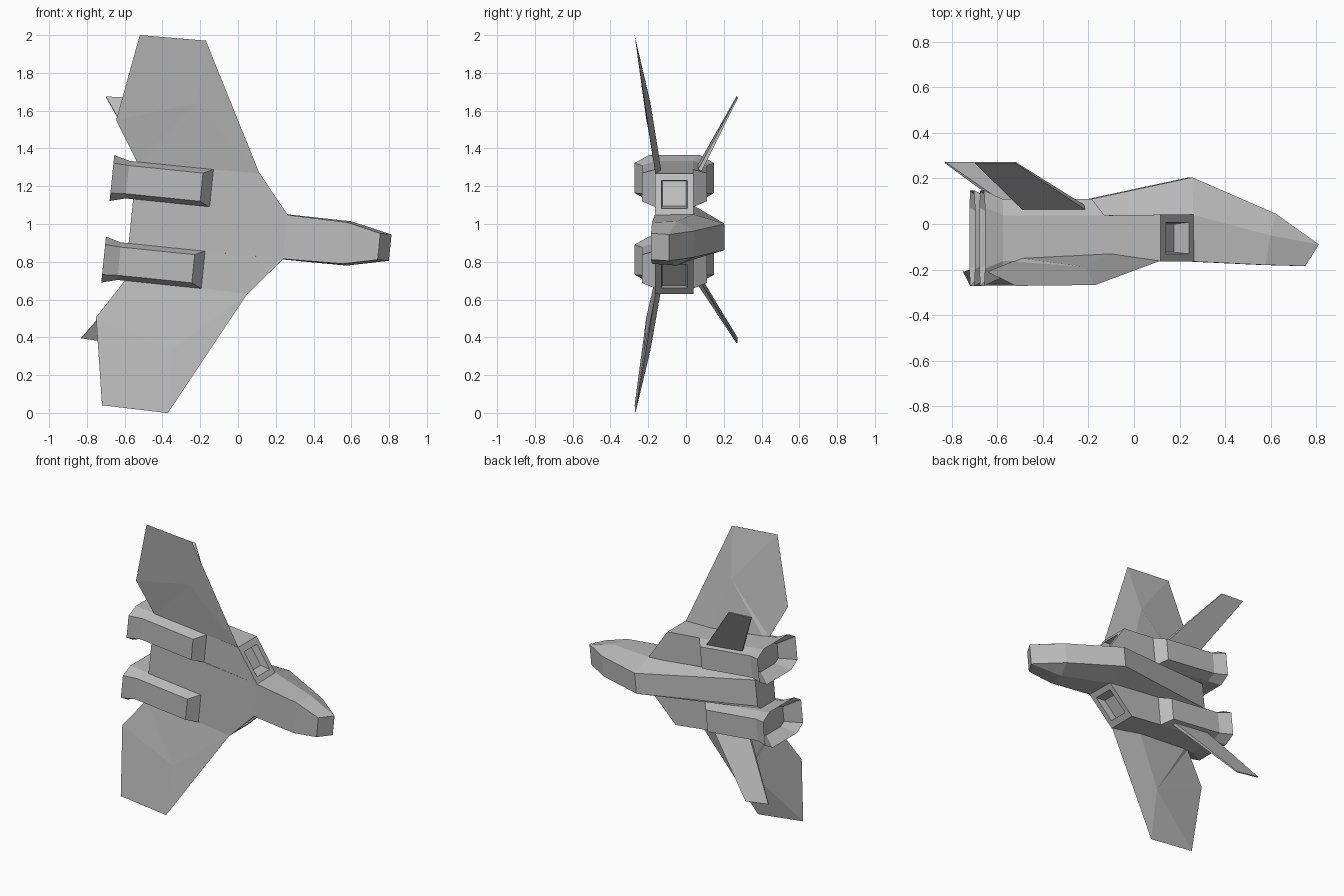
import bpy, bmesh, math
from mathutils import Matrix, Vector

old = bpy.data.objects.get("Cube")
if old:
    bpy.data.objects.remove(old)

grey = bpy.data.materials.new("hull_grey")
grey.use_nodes = True
COLOUR = (0.5, 0.5, 0.5, 1)
grey.diffuse_color = COLOUR
grey.node_tree.nodes["Principled BSDF"].inputs["Base Color"].default_value = COLOUR

# Craft frame: (along the nose, across the span, up from the hull) -> world
TILT = math.radians(5.83)
C, S = math.cos(TILT), math.sin(TILT)
FRAME = Matrix(((C, S, 0, 0), (0, 0, 1, 0), (-S, C, 0, 0.957), (0, 0, 0, 1)))


def finish(name, bm):
    bmesh.ops.remove_doubles(bm, verts=bm.verts, dist=0.0005)
    bm.transform(FRAME)
    bmesh.ops.recalc_face_normals(bm, faces=bm.faces)
    mesh = bpy.data.meshes.new(name)
    bm.to_mesh(mesh)
    bm.free()
    mesh.materials.append(grey)
    bpy.context.collection.objects.link(bpy.data.objects.new(name, mesh))


def loft(name, rings, side=1):
    """Skin a list of equal rings and cap both ends; side=-1 mirrors it."""
    bm = bmesh.new()
    loops = [[bm.verts.new((a, s * side, u)) for a, s, u in r] for r in rings]
    n = len(loops[0])
    for p, q in zip(loops, loops[1:]):
        for i in range(n):
            j = (i + 1) % n
            bm.faces.new((p[i], p[j], q[j], q[i]))
    bm.faces.new(loops[0])
    bm.faces.new(loops[-1])
    finish(name, bm)


# Fuselage: six-sided sections given as (along, half width, up) for floor, side, roof
def section(floor, flank, roof):
    half = [floor, flank, roof]
    return half + [(a, -s, u) for a, s, u in reversed(half)]


loft("fuselage", [
    section((0.75, 0.07, -0.185), (0.81, 0.07, -0.09), (0.81, 0.07, -0.09)),
    section((0.57, 0.11, -0.18), (0.59, 0.118, -0.05), (0.62, 0.07, 0.045)),
    section((0.25, 0.117, -0.165), (0.25, 0.12, 0.04), (0.25, 0.07, 0.205)),
    section((-0.57, 0.12, -0.165), (-0.57, 0.12, 0.0), (-0.57, 0.09, 0.03)),
])

# Engine nacelle: intake box that swells into an eight-sided engine and nozzle
MID_S, MID_U = 0.217, -0.062


def octagon(a, w, wc, h, hc, slant=0.0):
    corners = [(w, hc), (wc, h), (-wc, h), (-w, hc),
               (-w, -hc), (-wc, -h), (wc, -h), (w, -hc)]
    return [(a - slant * s, MID_S + s, MID_U + u) for s, u in corners]


def box(a, r):
    return octagon(a, r, r, r, r, 0.83)


NACELLE = [
    box(0.11, 0.062), box(0.17, 0.069), box(0.17, 0.103),
    octagon(-0.163, 0.1, 0.1, 0.1, 0.1),
    octagon(-0.216, 0.1, 0.075, 0.172, 0.1),
    octagon(-0.61, 0.1, 0.075, 0.172, 0.1),
    octagon(-0.693, 0.122, 0.08, 0.21, 0.135),
    octagon(-0.61, 0.07, 0.05, 0.12, 0.08),
]


# Wing: a drooping panel fanned around a raised point on each face
def wing(name, side):
    bm = bmesh.new()
    rim = [(0.083, 0.318, -0.162), (-0.272, 0.991, -0.268), (-0.623, 0.985, -0.272),
           (-0.702, 0.524, -0.21), (-0.566, 0.31, -0.164)]
    rim = [bm.verts.new((a, s * side, u)) for a, s, u in rim]
    under = bm.verts.new((-0.288, 0.657 * side, -0.222))
    over = bm.verts.new((-0.288, 0.657 * side, -0.188))
    root = [bm.verts.new((a, 0.31 * side, u)) for a, u in ((-0.53, -0.15), (-0.13, -0.13))]
    for hub, loop in ((under, rim), (over, rim + root)):
        for i, v in enumerate(loop):
            bm.faces.new((hub, v, loop[(i + 1) % len(loop)]))
    bm.faces.new([rim[0], rim[4]] + root)
    finish(name, bm)


# Canted tail fin: thin swept plate
def plate(front, back, thick):
    push = Vector((0, -0.5, 0.86)) * thick / 2
    f, b = Vector(front), Vector(back)
    return [f + push, b + push, b - push, f - push]


FIN = [plate((-0.225, 0.28, 0.06), (-0.51, 0.28, 0.06), 0.022),
       plate((-0.59, 0.65, 0.27), (-0.769, 0.642, 0.27), 0.007)]

for label, side in (("left", 1), ("right", -1)):
    loft(label + "_nacelle", NACELLE, side)
    loft(label + "_tail_fin", FIN, side)
    wing(label + "_wing", side)
